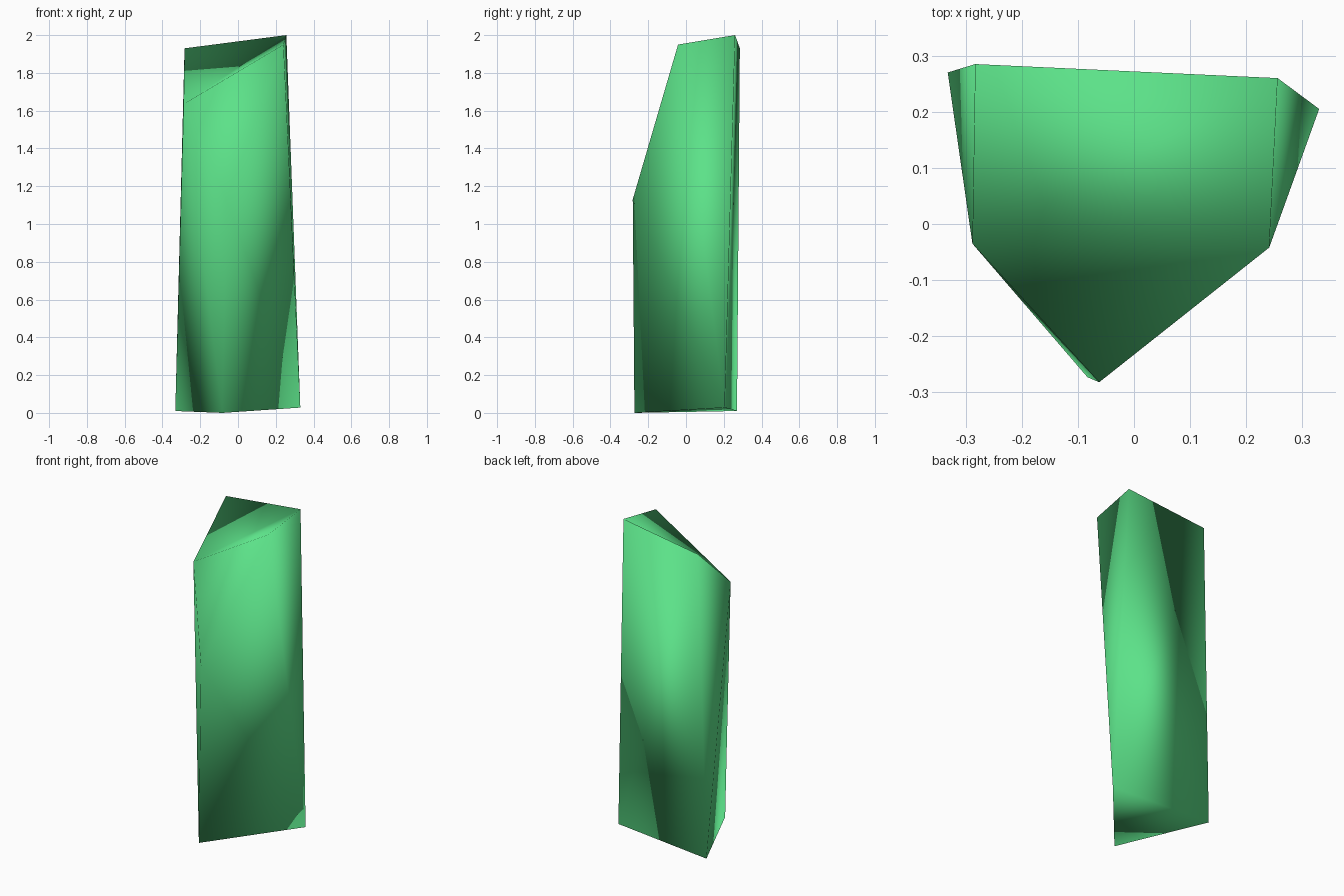
import bpy
import bmesh

cube = bpy.data.objects.get("Cube")
if cube:
    bpy.data.objects.remove(cube, do_unlink=True)

# Green crystal material
green = bpy.data.materials.new("crystal_green")
green.use_nodes = True
color = (0.107, 0.76, 0.25, 1.0)
green.diffuse_color = color
bsdf = next(n for n in green.node_tree.nodes if n.type == 'BSDF_PRINCIPLED')
bsdf.inputs["Base Color"].default_value = color
bsdf.inputs["Roughness"].default_value = 0.8

# Corners: triangular foot, a front ridge, and a slanted four-sided crown
corners = {
    "foot_right": (-0.332, 0.27, 0.01),
    "foot_left": (0.33, 0.205, 0.028),
    "foot_front": (-0.083, -0.273, 0.0),
    "ridge_tip": (-0.062, -0.282, 1.13),
    "crown_front_right": (-0.288, -0.035, 1.635),
    "crown_front_left": (0.241, -0.042, 1.95),
    "crown_back_right": (-0.283, 0.285, 1.93),
    "crown_back_left": (0.256, 0.26, 2.0),
}

bm = bmesh.new()
v = {name: bm.verts.new(co) for name, co in corners.items()}


def facet(*names):
    bm.faces.new([v[n] for n in names])


# Underside
facet("foot_right", "foot_left", "foot_front")
# Back
facet("foot_right", "crown_back_right", "foot_left")
facet("foot_left", "crown_back_right", "crown_back_left")
# Left side
facet("foot_left", "crown_back_left", "crown_front_left")
facet("foot_front", "foot_left", "ridge_tip")
facet("ridge_tip", "foot_left", "crown_front_left")
# Front slope
facet("ridge_tip", "crown_front_left", "crown_front_right")
# Right side
facet("foot_front", "ridge_tip", "crown_front_right")
facet("foot_right", "foot_front", "crown_front_right")
facet("foot_right", "crown_front_right", "crown_back_right")
# Crown
facet("crown_front_right", "crown_front_left", "crown_back_left")
facet("crown_front_right", "crown_back_left", "crown_back_right")

bmesh.ops.recalc_face_normals(bm, faces=bm.faces[:])
for face in bm.faces:
    face.smooth = True

mesh = bpy.data.meshes.new("crystal_shard")
bm.to_mesh(mesh)
bm.free()
mesh.materials.append(green)
shard = bpy.data.objects.new("crystal_shard", mesh)
bpy.context.collection.objects.link(shard)
